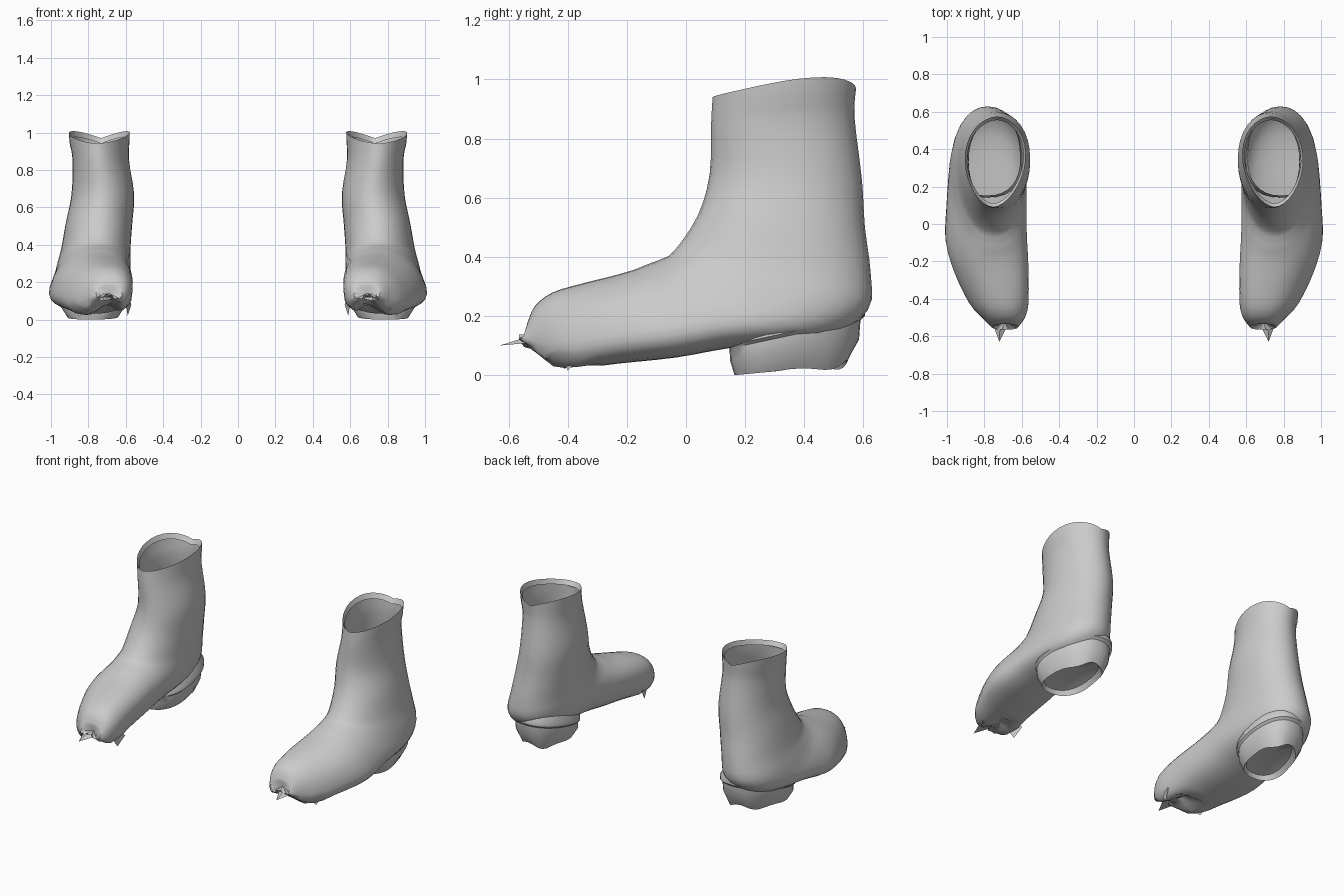
import bpy, bmesh, math, random
from mathutils import Vector

random.seed(4)
if "Cube" in bpy.data.objects:
    bpy.data.objects.remove(bpy.data.objects["Cube"])

mat = bpy.data.materials.new("pale grey leather")
mat.use_nodes = True
GREY = (0.6, 0.6, 0.6, 1)
mat.diffuse_color = GREY
mat.node_tree.nodes["Principled BSDF"].inputs["Base Color"].default_value = GREY
SEG = 32


def spow(v, p):
    return math.copysign(abs(v) ** p, v)


def catmull(a, b, c, d, t):
    return [0.5 * (2 * q + (r - p) * t + (2 * p - 5 * q + 4 * r - s) * t * t
                   + (3 * q - p - 3 * r + s) * t ** 3) for p, q, r, s in zip(a, b, c, d)]


def smooth_rows(rows, steps):
    out = []
    for i in range(len(rows) - 1):
        a, d = rows[max(i - 1, 0)], rows[min(i + 2, len(rows) - 1)]
        out += [catmull(a, rows[i], rows[i + 1], d, s / steps) for s in range(steps)]
    return out + [list(rows[-1])]


def loft(bm, rings):
    loops = [[bm.verts.new(p) for p in ring] for ring in rings]
    for a, b in zip(loops, loops[1:]):
        for i in range(SEG):
            j = (i + 1) % SEG
            bm.faces.new((a[i], a[j], b[j], b[i]))
    return loops


def cap(bm, loop, centre):
    c = bm.verts.new(centre)
    for i in range(SEG):
        bm.faces.new((loop[i], loop[(i + 1) % SEG], c))


def finish(bm, name, angle):
    # Make the left piece and its mirrored right partner
    bmesh.ops.recalc_face_normals(bm, faces=bm.faces)
    for side, sx in (("left", 1), ("right", -1)):
        copy = bm.copy()
        for v in copy.verts:
            v.co.x *= sx
        if sx < 0:
            bmesh.ops.reverse_faces(copy, faces=copy.faces)
        mesh = bpy.data.meshes.new(f"{side}_{name}")
        copy.to_mesh(mesh)
        copy.free()
        mesh.materials.append(mat)
        obj = bpy.data.objects.new(mesh.name, mesh)
        bpy.context.collection.objects.link(obj)
        bpy.ops.object.select_all(action="DESELECT")
        obj.select_set(True)
        bpy.context.view_layer.objects.active = obj
        bpy.ops.object.shade_smooth_by_angle(angle=math.radians(angle))
    bm.free()


# Boot upper: rings fan from the shaft opening round the instep to the toe
# front y, front z, back y, back z, inner x, outer x, squareness, low fullness, crest shift
UPPER = [
    (.09, .94, .575, .97, .58, .905, 1.1, .08, .01),
    (.085, .85, .57, .87, .585, .885, 1.05, .06, .01),
    (.08, .68, .595, .66, .555, .89, 1.03, 0, 0),
    (.04, .54, .605, .5, .565, .92, 1, -.02, 0),
    (-.04, .42, .625, .34, .575, .945, 1, 0, -.01),
    (-.09, .39, .615, .22, .575, .965, .95, .03, -.02),
    (-.13, .375, .48, .13, .575, .978, .88, .07, -.03),
    (-.18, .355, .17, .095, .575, .988, .86, .1, -.04),
    (-.25, .335, -.03, .06, .57, .985, .86, .12, -.05),
    (-.35, .31, -.22, .04, .565, .94, .86, .13, -.045),
    (-.45, .28, -.41, .02, .565, .87, .86, .12, -.025),
    (-.51, .235, -.5, .05, .585, .805, .86, .1, -.01),
    (-.535, .18, -.565, .08, .62, .76, .9, 0, 0)]


def upper_ring(row, index):
    fy, fz, by, bz, xi, xo, p, k, crest = row
    pts = []
    for i in range(SEG):
        t = math.tau * i / SEG
        c, s = math.cos(t), spow(math.sin(t), p)
        c = spow(c, p if c > 0 else p * .85)   # flatter towards the sole
        x = (xi + xo) / 2 + (xo - xi) / 2 * s * (1 - k * c) + crest * c
        y = (fy + by) / 2 + (fy - by) / 2 * c
        z = (fz + bz) / 2 + (fz - bz) / 2 * c
        if index == 0:                      # wavy torn rim
            z += .04 * abs(s) * (1 - .6 * c)
        pts.append(Vector((x, y, z)))
    return pts


bm = bmesh.new()
rows = smooth_rows(UPPER, 3)
rings = [upper_ring(r, i) for i, r in enumerate(rows)]
# Rolled inner lip of the opening
centre = sum(rings[0], Vector()) / SEG
lip = [p.lerp(centre, .08) - Vector((0, 0, .03)) for p in rings[0]]
loops = loft(bm, [lip] + rings)
cap(bm, loops[-1], (.69, -.52, .14))
# Ragged underside of the toe with an arched notch in the middle
for v in bm.verts:
    if v.co.y < -.33 and v.co.z < .12:
        v.co.z += .06 * max(0, 1 - abs(v.co.x - .7) / .09) + random.uniform(-.008, .008)
finish(bm, "boot_upper", 50)


# Heel: plan outlines stacked down from the welt, tapering to a torn lower edge
def heel_ring(inset, back, z_back, z_front, torn=0):
    pts = []
    for i in range(SEG):
        t = math.tau * i / SEG
        c, s = spow(math.cos(t), .85), spow(math.sin(t), .85)
        front = .14 + inset * .4
        y = (front + back) / 2 + (back - front) / 2 * c
        z = z_front + (z_back - z_front) * (c + 1) / 2
        z += torn * math.sin(4 * t + 1) * max(0, c + .3)
        pts.append((.77 - .02 * c + (.192 - inset) * s * (1 - .14 * c), y, z))
    return pts


bm = bmesh.new()
loops = loft(bm, [heel_ring(.03, .58, .27, .17), heel_ring(.004, .607, .225, .12),
                  heel_ring(.004, .605, .2, .1), heel_ring(.018, .59, .185, .09),
                  heel_ring(.022, .585, .12, .05), heel_ring(.06, .545, .035, .0, .012),
                  heel_ring(.08, .52, .07, .03)])
cap(bm, loops[-1], (.77, .36, .08))
finish(bm, "heel", 40)

# Torn toe flaps: small pointed shards under and ahead of the toe
bm = bmesh.new()
for base_a, base_b, tip in [
        ((.67, -.53, .11), (.76, -.52, .11), (.72, -.63, .1)),
        ((.57, -.36, .08), (.6, -.46, .09), (.59, -.41, .02)),
        ((.78, -.43, .08), (.87, -.34, .08), (.85, -.4, .015))]:
    a, b, c = (bm.verts.new(p) for p in (base_a, base_b, tip))
    d = bm.verts.new((Vector(base_a) + Vector(base_b)) / 2 + Vector((0, .02, .03)))
    for tri in ((a, b, c), (a, c, d), (b, d, c), (a, d, b)):
        bm.faces.new(tri)
finish(bm, "toe_shards", 30)
